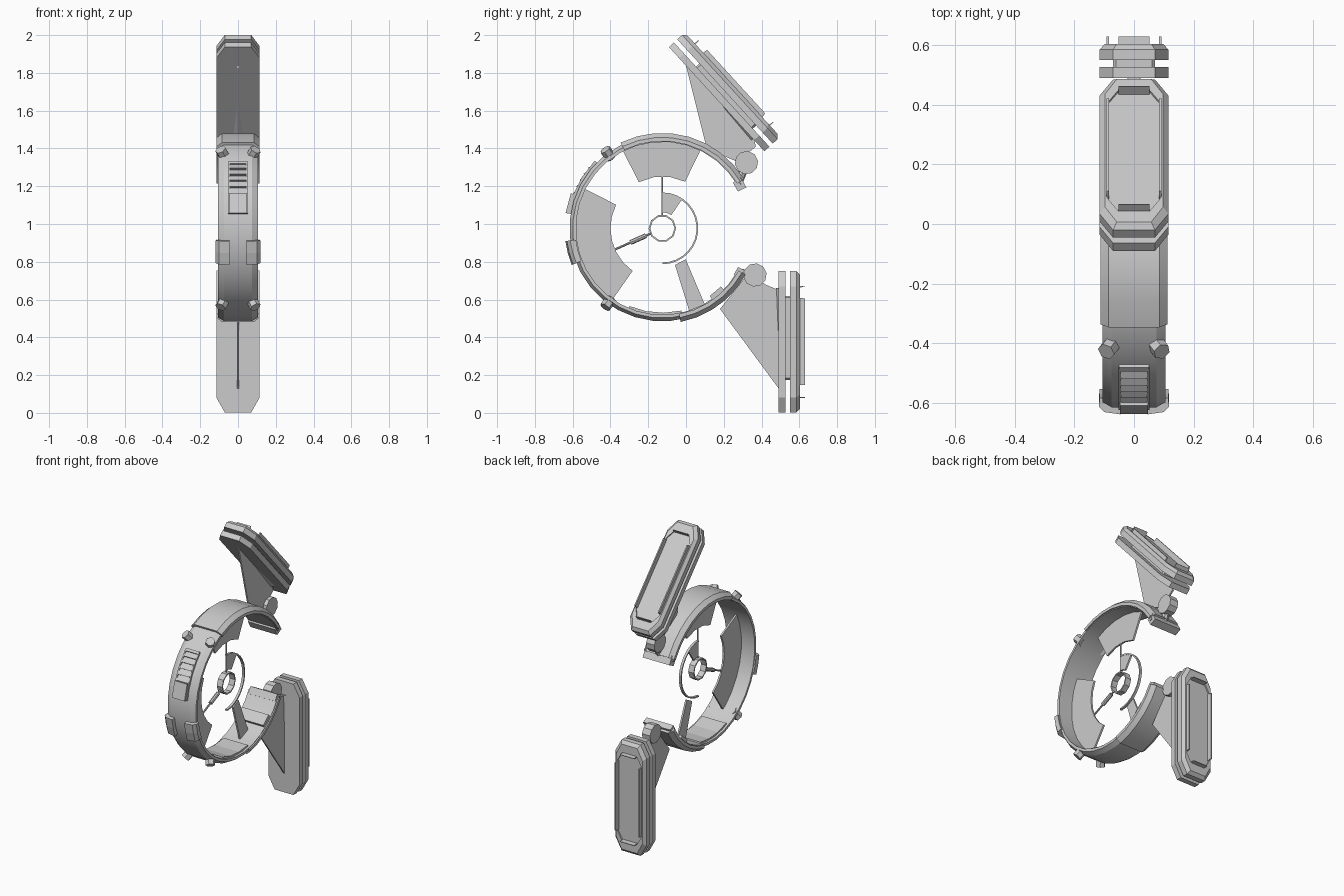
import bpy, bmesh, math
from mathutils import Vector

if "Cube" in bpy.data.objects:
    bpy.data.objects.remove(bpy.data.objects["Cube"], do_unlink=True)

grey = bpy.data.materials.new("light_grey")
grey.use_nodes = True
grey.diffuse_color = (0.6, 0.6, 0.6, 1)
grey.node_tree.nodes["Principled BSDF"].inputs["Base Color"].default_value = (0.6, 0.6, 0.6, 1)

CY, CZ = -0.125, 0.977   # centre of the wheel


def loft(name, loops, closed=False):
    """Skin a row of equal vertex loops, capping the ends unless closed."""
    bm = bmesh.new()
    rows = [[bm.verts.new(p) for p in loop] for loop in loops]
    n = len(rows[0])
    pairs = list(zip(rows, rows[1:])) + ([(rows[-1], rows[0])] if closed else [])
    for a, b in pairs:
        for i in range(n):
            j = (i + 1) % n
            bm.faces.new((a[i], a[j], b[j], b[i]))
    if not closed:
        bm.faces.new(rows[0][::-1])
        bm.faces.new(rows[-1])
    bmesh.ops.recalc_face_normals(bm, faces=bm.faces)
    mesh = bpy.data.meshes.new(name)
    bm.to_mesh(mesh)
    bm.free()
    mesh.materials.append(grey)
    ob = bpy.data.objects.new(name, mesh)
    bpy.context.collection.objects.link(ob)
    return ob


def polar(x, r, deg):
    a = math.radians(deg)
    return Vector((x, CY + r * math.cos(a), CZ + r * math.sin(a)))


def sweep(name, profile, a0, a1, step=11, closed=False):
    """Turn an (x, radius) profile about the wheel axis."""
    n = max(1, round(abs(a1 - a0) / step))
    count = n if closed else n + 1
    return loft(name, [[polar(x, r, a0 + (a1 - a0) * k / n) for x, r in profile]
                       for k in range(count)], closed)


def block(x0, x1, r0, r1):
    return [(x0, r0), (x1, r0), (x1, r1), (x0, r1)]


def band(h, r0, r1, r2, top):
    return [(-h, r0), (h, r0), (h, r1), (top, r2), (-top, r2), (-h, r1)]


def plate(name, pts, half):
    """Flat plate drawn in the y-z plane."""
    return loft(name, [[(s * half, y, z) for y, z in pts] for s in (-1, 1)])


def rod(name, p, q, radius, sides=8):
    axis = (q - p).normalized()
    u = axis.orthogonal().normalized()
    v = axis.cross(u)
    ring = [radius * (math.cos(t) * u + math.sin(t) * v)
            for t in (2 * math.pi * k / sides for k in range(sides))]
    return loft(name, [[p + o for o in ring], [q + o for o in ring]])


# Open outer band with thicker armour on both arms
smooth = [
    sweep("outer_band", band(0.105, 0.458, 0.475, 0.492, 0.075), 29, 331),
    sweep("upper_armour", band(0.113, 0.462, 0.482, 0.505, 0.085), 31, 116),
    sweep("lower_armour", band(0.113, 0.462, 0.482, 0.505, 0.085), 281, 331),
]
sweep("upper_end_clip", block(-0.1, 0.1, 0.445, 0.495), 26, 33)
sweep("lower_end_clip", block(-0.1, 0.1, 0.45, 0.49), 327, 333)
sweep("inner_step", block(-0.1, 0.1, 0.437, 0.465), 305, 315)
sweep("inner_liner", block(-0.09, 0.09, 0.447, 0.465), 247, 283)

# Thin inner plates
sweep("top_web", block(-0.006, 0.006, 0.275, 0.465), 64, 117, 18)
sweep("front_web", block(-0.006, 0.006, 0.275, 0.465), 153, 235, 14)
sweep("hub_web", block(-0.006, 0.006, 0.085, 0.19), 56, 90, 17)
plate("lower_web", [polar(0, r, a).yz for r, a in
                    ((0.205, 289), (0.205, 307), (0.47, 299), (0.46, 288))], 0.006)

# Hub rings and spokes
sweep("hub_ring", block(-0.02, 0.02, 0.064, 0.073), 0, 360, 36, closed=True)
sweep("half_ring", block(-0.008, 0.008, 0.181, 0.19), -90, 90, 12)
rod("top_spoke", polar(0, 0.07, 90), polar(0, 0.29, 90), 0.004)
rod("front_spoke", polar(0, 0.07, 204), polar(0, 0.29, 204), 0.006)
rod("front_spoke_sleeve", polar(0, 0.095, 204), polar(0, 0.185, 204), 0.013)

# Bolts and side clamps, mirrored left and right
for side, label in ((1, "left"), (-1, "right")):
    for angle, level in ((126, "upper"), (234, "lower")):
        out = (polar(0, 1, angle) - polar(0, 0, angle) + Vector((side * 0.45, 0, 0))).normalized()
        mid = polar(side * 0.083, 0.493, angle)
        rod(f"{level}_{label}_bolt", mid - out * 0.035, mid + out * 0.025, 0.03, 6)
    sweep(f"{label}_clamp", [(side * x, r) for x, r in
                             ((0.045, 0.47), (0.115, 0.462), (0.118, 0.492), (0.1, 0.51),
                              (0.045, 0.518))], 187.5, 202, 8)
    sweep(f"{label}_vent_rail", [(side * x, r) for x, r in block(0.043, 0.052, 0.47, 0.505)],
          136, 171)

# Louvred vent and its cover
sweep("vent_top_rail", block(-0.05, 0.05, 0.47, 0.505), 135, 137)
sweep("vent_cover", block(-0.047, 0.047, 0.47, 0.519), 159, 171)
for k in range(5):
    a = 137 + k * 4.4
    loft(f"vent_slat_{k + 1}", [[polar(x, r, a + d) for x, r in block(-0.044, 0.044, 0.47, top)]
                                for d, top in ((0, 0.494), (4, 0.508))])


def octagon(half, v0, v1, cx, cv):
    right = [(half - cx, v0), (half, v0 + cv), (half, v1 - cv), (half - cx, v1)]
    return right + [(-x, v) for x, v in reversed(right)]


def build_shield(label, origin, out, along):
    """Shield in local (x, u outward, v lengthwise) space; v = 0 is the hinge end."""
    def place(x, u, v):
        y, z = origin + out * u + along * v
        return (x, y, z)

    def slab(name, *layers):
        loft(f"{label}_{name}", [[place(x, u, v) for x, v in shape] for u, shape in layers])

    def box(name, x0, x1, u0, u1, v0, v1, taper=0):
        slab(name, *[(u, [(x0, v0 + t), (x1, v0 + t), (x1, v1 - t), (x0, v1 - t)])
                     for u, t in ((u0, 0), (u1, taper))])

    full = octagon(0.115, 0, 0.748, 0.045, 0.08)
    rim = octagon(0.098, 0.02, 0.728, 0.04, 0.075)
    panel = octagon(0.088, 0.075, 0.673, 0.035, 0.06)
    slab("shield_back", (0, full), (0.036, full))
    slab("shield_core", (0.03, octagon(0.07, 0.13, 0.575, 0.01, 0.01)),
         (0.065, octagon(0.07, 0.13, 0.575, 0.01, 0.01)))
    slab("shield_front", (0.06, full), (0.095, full), (0.114, rim), (0.114, panel), (0.105, panel))
    for s in (-1, 1):
        box(f"shield_rail_{'left' if s > 0 else 'right'}",
            s * 0.084, s * 0.092, 0.1, 0.139, 0.14, 0.605, 0.004)
    for end, v in (("near", 0.078), ("far", 0.664)):
        box(f"shield_{end}_tab", -0.052, 0.052, 0.1, 0.139, v, v + 0.008, 0.002)
    # Tapered brace against the back of the shield
    loft(f"{label}_shield_brace",
         [[place(x, u, v) for x, u in ((-w, 0.002), (w, 0.002), (0, -d))]
          for v, w, d in ((0.09, 0.03, 0.014), (0.34, 0.006, 0.004))])


t = math.radians(132.5)
build_shield("lower", Vector((0.49, 0.75)), Vector((1, 0)), Vector((0, -1)))
build_shield("upper", Vector((0.415, 1.385)), Vector((math.sin(t), -math.cos(t))),
             Vector((math.cos(t), math.sin(t))))

# Fins and round hinges carrying the shields
plate("lower_fin", [(0.18, 0.55), (0.49, 0.13), (0.49, 0.65), (0.42, 0.68), (0.33, 0.74)], 0.005)
plate("upper_fin", [(0.0, 1.84), (0.11, 1.4), (0.27, 1.33), (0.37, 1.41), (0.36, 1.45)], 0.005)
for label, y, z in (("lower", 0.365, 0.73), ("upper", 0.32, 1.325)):
    rod(f"{label}_hinge", Vector((-0.03, y, z)), Vector((0.03, y, z)), 0.062, 10)
    arm = Vector((0, y, z))
    rod(f"{label}_hinge_pin", arm, polar(0, 0.47, 31 if label == "upper" else 330), 0.022)

# Smooth the band while keeping its chamfers sharp
for ob in bpy.context.selected_objects:
    ob.select_set(False)
for ob in smooth:
    ob.select_set(True)
bpy.context.view_layer.objects.active = smooth[0]
bpy.ops.object.shade_smooth_by_angle(angle=math.radians(25))
